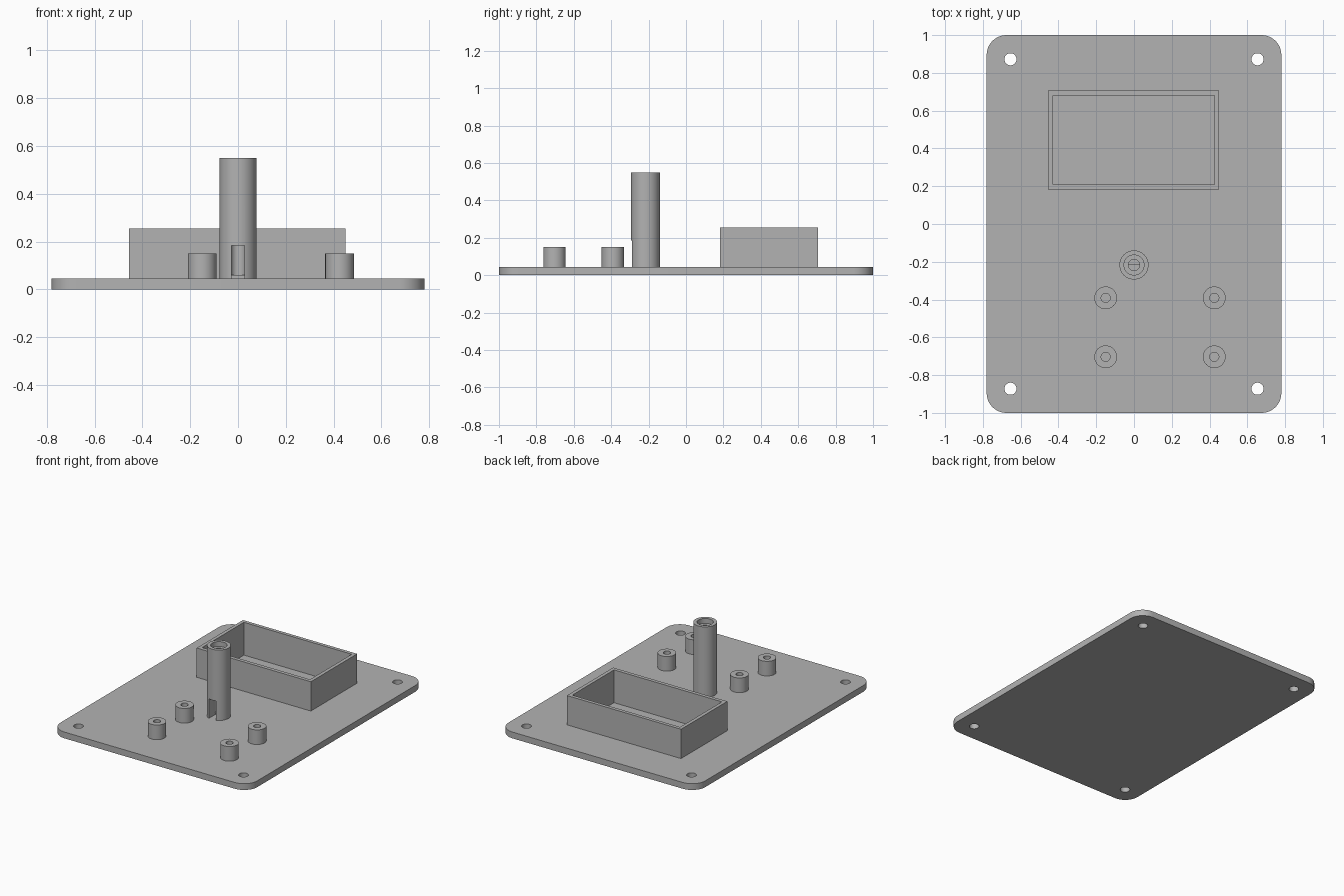
import bpy, bmesh, math
from mathutils import Matrix, Vector

cube = bpy.data.objects.get("Cube")
if cube:
    bpy.data.objects.remove(cube, do_unlink=True)

grey = bpy.data.materials.new("plain grey")
grey.use_nodes = True
grey.diffuse_color = (0.45, 0.45, 0.45, 1)
grey.node_tree.nodes["Principled BSDF"].inputs["Base Color"].default_value = (0.45, 0.45, 0.45, 1)

PLATE_TOP = 0.045
TUBE_Y = -0.217


def finish(name, bm):
    bmesh.ops.recalc_face_normals(bm, faces=bm.faces)
    mesh = bpy.data.meshes.new(name)
    bm.to_mesh(mesh)
    bm.free()
    mesh.materials.append(grey)
    obj = bpy.data.objects.new(name, mesh)
    bpy.context.collection.objects.link(obj)
    return obj


def box(name, low, high):
    low, high = Vector(low), Vector(high)
    bm = bmesh.new()
    bmesh.ops.create_cube(bm, size=1, matrix=Matrix.Translation((low + high) / 2)
                          @ Matrix.Diagonal((*(high - low), 1)))
    return finish(name, bm)


def lathe(name, x, y, profile, steps=48):
    """Revolve an (r, z) profile that starts and ends on the axis."""
    bm = bmesh.new()
    verts = [bm.verts.new((r, 0, z)) for r, z in profile]
    edges = [bm.edges.new(pair) for pair in zip(verts, verts[1:])]
    bmesh.ops.spin(bm, geom=verts + edges, axis=(0, 0, 1), cent=(0, 0, 0),
                   angle=math.tau, steps=steps)
    bmesh.ops.remove_doubles(bm, verts=bm.verts, dist=1e-5)
    bmesh.ops.translate(bm, verts=bm.verts, vec=(x, y, 0))
    return finish(name, bm)


def cut(obj, cutters):
    """Subtract the cutters, apply the result and remove them."""
    for cutter in cutters:
        mod = obj.modifiers.new("cut", 'BOOLEAN')
        mod.operation = 'DIFFERENCE'
        mod.solver = 'EXACT'
        mod.object = cutter
        bpy.context.view_layer.objects.active = obj
        bpy.ops.object.modifier_apply(modifier=mod.name)
        bpy.data.objects.remove(cutter, do_unlink=True)


def smooth(obj):
    bpy.ops.object.select_all(action='DESELECT')
    obj.select_set(True)
    bpy.context.view_layer.objects.active = obj
    bpy.ops.object.shade_smooth_by_angle(angle=math.radians(30))


# Base plate with rounded corners
plate = box("base_plate", (-0.78, -1, 0), (0.78, 1, PLATE_TOP))
bm = bmesh.new()
bm.from_mesh(plate.data)
corners = [e for e in bm.edges if abs(e.verts[0].co.z - e.verts[1].co.z) > 0.01]
bmesh.ops.bevel(bm, geom=corners, offset=0.105, segments=12, profile=0.5, affect='EDGES')
bm.to_mesh(plate.data)
bm.free()

# Corner screw holes and the shallow recess under the frame opening
holes = [lathe("hole_cutter", sx * 0.654, sy * 0.872,
               [(0, -0.1), (0.032, -0.1), (0.032, 0.1), (0, 0.1)])
         for sx in (-1, 1) for sy in (-1, 1)]
recess = box("recess_cutter", (-0.43, 0.208, 0.02), (0.425, 0.681, 0.1))
cut(plate, holes + [recess])
smooth(plate)

# Open rectangular frame
frame = box("rectangular_frame", (-0.455, 0.182, PLATE_TOP), (0.45, 0.706, 0.255))
cut(frame, [box("frame_cutter", (-0.43, 0.208, 0), (0.425, 0.681, 0.4))])

# Four hollow standoffs
for x in (-0.15, 0.425):
    for y in (-0.391, -0.703):
        post = lathe("standoff", x, y,
                     [(0, PLATE_TOP), (0.06, PLATE_TOP), (0.06, 0.15),
                      (0.024, 0.15), (0.024, 0.05), (0, 0.05)])
        smooth(post)

# Tall stepped tube with a slot in its front
tube = lathe("tall_tube", 0, TUBE_Y,
             [(0, PLATE_TOP), (0.077, PLATE_TOP), (0.077, 0.55), (0.053, 0.55),
              (0.053, 0.515), (0.03, 0.515), (0.03, 0.06), (0, 0.06)])
cut(tube, [box("slot_cutter", (-0.028, -0.4, 0), (0.028, TUBE_Y, 0.185))])
smooth(tube)
